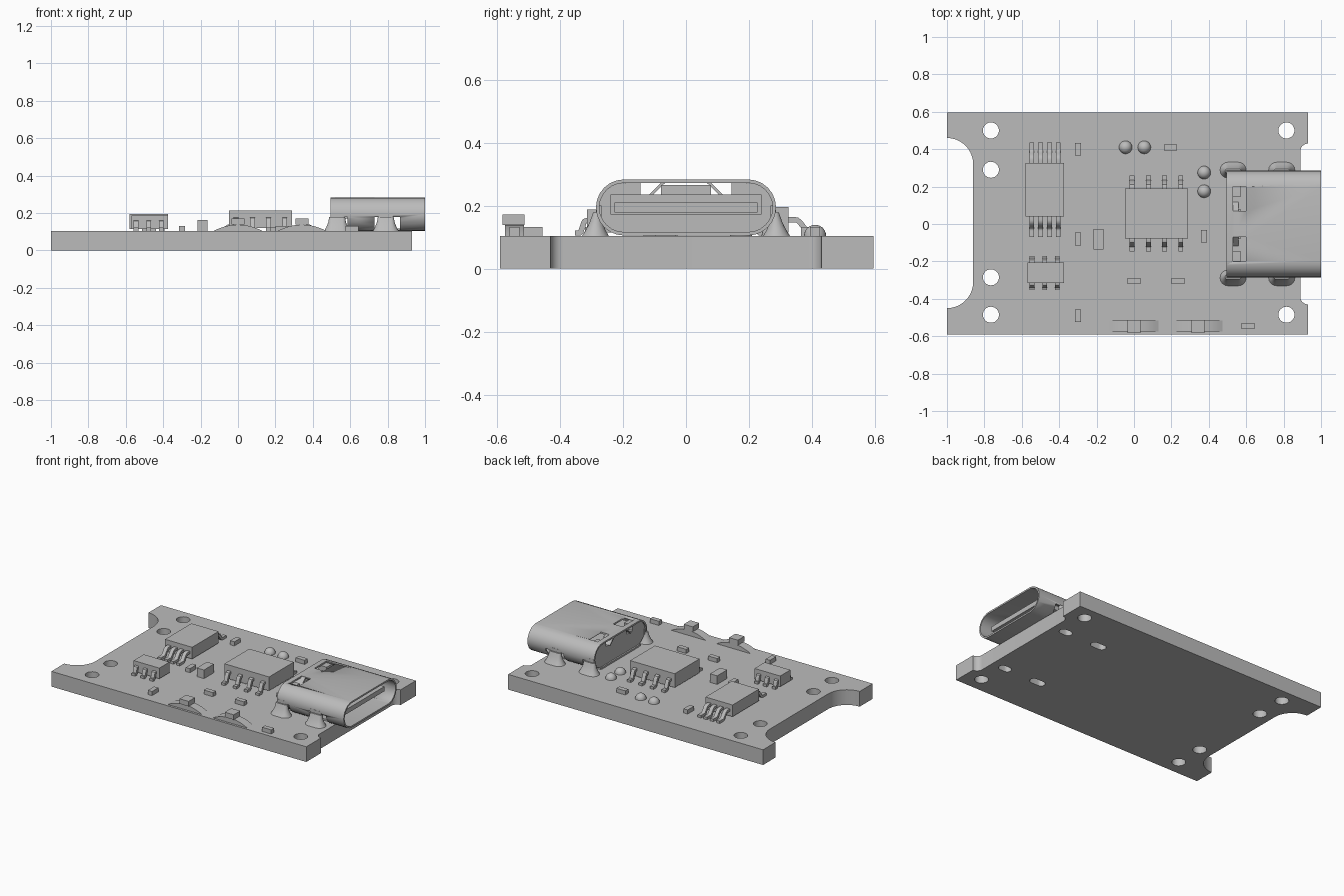
import bpy, bmesh, math
from mathutils import Matrix, Vector

if "Cube" in bpy.data.objects:
    bpy.data.objects.remove(bpy.data.objects["Cube"])

grey = bpy.data.materials.new("plain_grey")
grey.use_nodes = True
grey.diffuse_color = (0.5, 0.5, 0.5, 1)
grey.node_tree.nodes["Principled BSDF"].inputs["Base Color"].default_value = (0.5, 0.5, 0.5, 1)

TOP = 0.104  # board surface
AXES = {"x": (Vector((0, 1, 0)), Vector((0, 0, 1)), Vector((1, 0, 0))),
        "y": (Vector((1, 0, 0)), Vector((0, 0, 1)), Vector((0, 1, 0))),
        "z": (Vector((1, 0, 0)), Vector((0, 1, 0)), Vector((0, 0, 1)))}


def finish(name, bm):
    bmesh.ops.remove_doubles(bm, verts=bm.verts, dist=1e-5)
    bmesh.ops.recalc_face_normals(bm, faces=bm.faces)
    for f in bm.faces:
        f.smooth = True
    mesh = bpy.data.meshes.new(name)
    bm.to_mesh(mesh)
    bm.free()
    mesh.set_sharp_from_angle(angle=math.radians(32))
    mesh.materials.append(grey)
    ob = bpy.data.objects.new(name, mesh)
    bpy.context.collection.objects.link(ob)
    return ob


def solid(name, loops, axis, a, b):
    """Extrude closed outlines (later ones are holes) along an axis from a to b."""
    cu = bpy.data.curves.new(name, "CURVE")
    cu.dimensions, cu.fill_mode, cu.extrude = "2D", "BOTH", (b - a) / 2
    for loop in loops:
        sp = cu.splines.new("POLY")
        sp.points.add(len(loop) - 1)
        for p, (u, v) in zip(sp.points, loop):
            p.co = (u, v, 0, 1)
        sp.use_cyclic_u = True
    tmp = bpy.data.objects.new(name + "_outline", cu)
    bpy.context.collection.objects.link(tmp)
    dg = bpy.context.evaluated_depsgraph_get()
    mesh = bpy.data.meshes.new_from_object(tmp.evaluated_get(dg), depsgraph=dg)
    u, v, w = AXES[axis]
    mat = Matrix((u, v, w)).transposed().to_4x4()
    mat.translation = w * (a + b) / 2
    bm = bmesh.new()
    bm.from_mesh(mesh)
    bm.transform(mat)
    bpy.data.objects.remove(tmp)
    bpy.data.curves.remove(cu)
    bpy.data.meshes.remove(mesh)
    return finish(name, bm)


def add_box(bm, x0, x1, y0, y1, z0, z1):
    m = Matrix.Translation(((x0 + x1) / 2, (y0 + y1) / 2, (z0 + z1) / 2))
    bmesh.ops.create_cube(bm, size=1, matrix=m @ Matrix.Diagonal((x1 - x0, y1 - y0, z1 - z0, 1)))


def box(name, *bounds):
    bm = bmesh.new()
    add_box(bm, *bounds)
    return finish(name, bm)


def arc(cx, cy, r, a0, a1, n=10):
    return [(cx + r * math.cos(math.radians(a0 + (a1 - a0) * i / n)),
             cy + r * math.sin(math.radians(a0 + (a1 - a0) * i / n))) for i in range(n + 1)]


def stadium(cx, cy, length, width, n=12):
    r, h = width / 2, (length - width) / 2
    return arc(cx + h, cy, r, -90, 90, n) + arc(cx - h, cy, r, 90, 270, n)


# Board with end notches, mounting holes and connector slots
outline = ([(-1, -0.59), (0.93, -0.59), (0.93, -0.43)] + arc(0.93, -0.39, 0.04, 270, 180)
           + arc(0.93, 0.39, 0.04, 180, 90) + [(0.93, 0.595), (-1, 0.595)]
           + arc(-1, 0.32, 0.14, 90, 0) + arc(-1, -0.31, 0.14, 0, -90))
holes = [arc(x, y, 0.043, 0, 345, 23) for x, y in
         [(-0.765, 0.5), (-0.765, 0.29), (-0.765, -0.285), (-0.765, -0.485), (0.815, 0.5), (0.815, -0.485)]]
slots = [stadium(x, s * 0.29, length, 0.055) for s in (-1, 1) for x, length in ((0.53, 0.11), (0.79, 0.09))]
solid("board", [outline] + holes + slots, "z", 0, TOP)

# Connector shell: thin tube, open in front, with side and top cut-outs
MID = 0.194
shell = solid("connector_shell", [stadium(0, MID, 0.572, 0.178), stadium(0, MID, 0.55, 0.156)], "x", 0.495, 1)
cut = bmesh.new()
for s in (-1, 1):
    for x0, x1 in ((0.48, 0.585), (0.73, 0.865)):
        add_box(cut, x0, x1, *sorted((s * 0.215, s * 0.35)), 0.08, 0.18)
    add_box(cut, 0.53, 0.6, *sorted((s * 0.07, s * 0.2)), 0.25, 0.32)
cutter = finish("shell_cutter", cut)
cutter.hide_render = True
mod = shell.modifiers.new("cutouts", "BOOLEAN")
mod.operation, mod.object, mod.solver = "DIFFERENCE", cutter, "EXACT"
dg = bpy.context.evaluated_depsgraph_get()
cut_mesh = bpy.data.meshes.new_from_object(shell.evaluated_get(dg), depsgraph=dg)
shell.modifiers.clear()
shell.data = cut_mesh
bpy.data.objects.remove(cutter)

# Connector insides: notched rear block, tongue base and tongue
ends = [p for p in stadium(0, MID, 0.55, 0.156) if p[0] > 0]
right = [p for p in ends if p[1] < MID + 0.077] + [(0.19, 0.271), (0.145, 0.271), (0.145, 0.235),
                                                   (0.08, 0.235), (0.08, 0.265)]
solid("connector_rear_block", [right + [(-y, z) for y, z in reversed(right)]], "x", 0.505, 0.57)
box("tongue_base", 0.56, 0.68, -0.24, 0.24, 0.172, 0.235)
box("tongue", 0.67, 0.95, -0.227, 0.227, 0.178, 0.21)

for s, side in ((-1, "right"), (1, "left")):
    # Bent latch tab at the rear of the shell
    solid(side + "_latch_tab", [[(s * 0.068, 0.283), (s * 0.117, 0.235), (s * 0.11, 0.23), (s * 0.06, 0.278)]],
          "x", 0.495, 0.56)
    # Shell legs with flared solder fillets
    for i, x in enumerate((0.53, 0.79)):
        tag = "%s_%s" % (side, ("rear", "front")[i])
        w = 0.03 + 0.01 * i
        box(tag + "_shell_leg", x - w, x + w, *sorted((s * 0.268, s * 0.286)), TOP, 0.2)
        bm = bmesh.new()
        rings = []
        for length, width, z, y in ((0.14, 0.085, TOP, 0.288), (0.115, 0.06, 0.125, 0.287),
                                    (0.095, 0.04, 0.15, 0.285), (0.085, 0.024, 0.178, 0.283)):
            rings.append([bm.verts.new((u, v, z)) for u, v in stadium(x, s * y, length, width, 8)])
        for lo, hi in zip(rings, rings[1:]):
            for k in range(len(lo)):
                j = (k + 1) % len(lo)
                bm.faces.new((lo[k], lo[j], hi[j], hi[k]))
        bm.faces.new(rings[0])
        bm.faces.new(rings[-1])
        finish(tag + "_solder", bm)


def lead(name, x, width, y0, y1, z0, z1, t=0.017, n=14):
    """Gull-wing lead: a ribbon stepping down from the body to the board."""
    def path(k):
        q = min(max((k - 0.25) / 0.4, 0), 1)
        return Vector((y0 + (y1 - y0) * k, z0 + (z1 - z0) * q * q * (3 - 2 * q)))
    upper, lower = [], []
    for i in range(n + 1):
        k = i / n
        d = (path(k + 0.01) - path(k - 0.01)).normalized()
        off = Vector((-d.y, d.x)) * t / 2
        upper.append(tuple(path(k) + off))
        lower.append(tuple(path(k) - off))
    solid(name, [upper + lower[::-1]], "x", x - width / 2, x + width / 2)


def chip(name, x0, x1, y0, y1, z0, z1, xs, back, front):
    box(name + "_body", x0, x1, y0, y1, z0, z1)
    zm = z0 + (z1 - z0) * 0.5
    for i, x in enumerate(xs):
        lead("%s_back_lead_%d" % (name, i), x, 0.026, y1 - 0.005, back, zm, TOP + 0.009)
        lead("%s_front_lead_%d" % (name, i), x, 0.026, y0 + 0.005, front, zm, TOP + 0.009)


# Leaded chips
chip("left_chip", -0.58, -0.375, 0.04, 0.325, 0.115, 0.195, (-0.547, -0.499, -0.451, -0.405), 0.435, -0.07)
chip("small_chip", -0.57, -0.375, -0.315, -0.205, 0.115, 0.188, (-0.545, -0.477, -0.41), -0.172, -0.352)
chip("centre_chip", -0.048, 0.29, -0.078, 0.19, 0.12, 0.215, (-0.01, 0.077, 0.163, 0.25), 0.26, -0.147)

# Small surface parts, upright and lying along x
for i, (x, y) in enumerate([(-0.3, 0.4), (-0.3, -0.08), (-0.3, -0.49), (0.375, -0.065)]):
    box("upright_resistor_%d" % i, x - 0.016, x + 0.016, y - 0.034, y + 0.034, TOP, 0.132)
for i, (x, y) in enumerate([(0, -0.305), (0.235, -0.305), (0.195, 0.41), (0.61, -0.545)]):
    box("flat_resistor_%d" % i, x - 0.034, x + 0.034, y - 0.016, y + 0.016, TOP, 0.132)
box("capacitor", -0.217, -0.163, -0.135, -0.027, TOP, 0.163)

# Solder domes
for i, (x, y) in enumerate([(-0.045, 0.41), (0.055, 0.41), (0.375, 0.275), (0.375, 0.175)]):
    bm = bmesh.new()
    bmesh.ops.create_uvsphere(bm, u_segments=24, v_segments=12, radius=0.035)
    bmesh.ops.bisect_plane(bm, geom=bm.verts[:] + bm.edges[:] + bm.faces[:], plane_co=(0, 0, 0),
                           plane_no=(0, 0, -1), clear_outer=True)
    bmesh.ops.holes_fill(bm, edges=[e for e in bm.edges if e.is_boundary])
    bm.transform(Matrix.Translation((x, y, TOP)))
    finish("solder_dome_%d" % i, bm)

# Push buttons: arched spring strip with a raised cap
for i, x in enumerate((0.0, 0.342)):
    r = (0.13 ** 2 + 0.034 ** 2) / (2 * 0.034)
    half = math.degrees(math.asin(0.13 / r))
    solid("button_arch_%d" % i, [arc(x, TOP + 0.034 - r, r, 90 - half, 90 + half, 12)], "y", -0.575, -0.515)
    box("button_cap_%d" % i, x - 0.034, x + 0.034, -0.583, -0.513, 0.138, 0.172)
